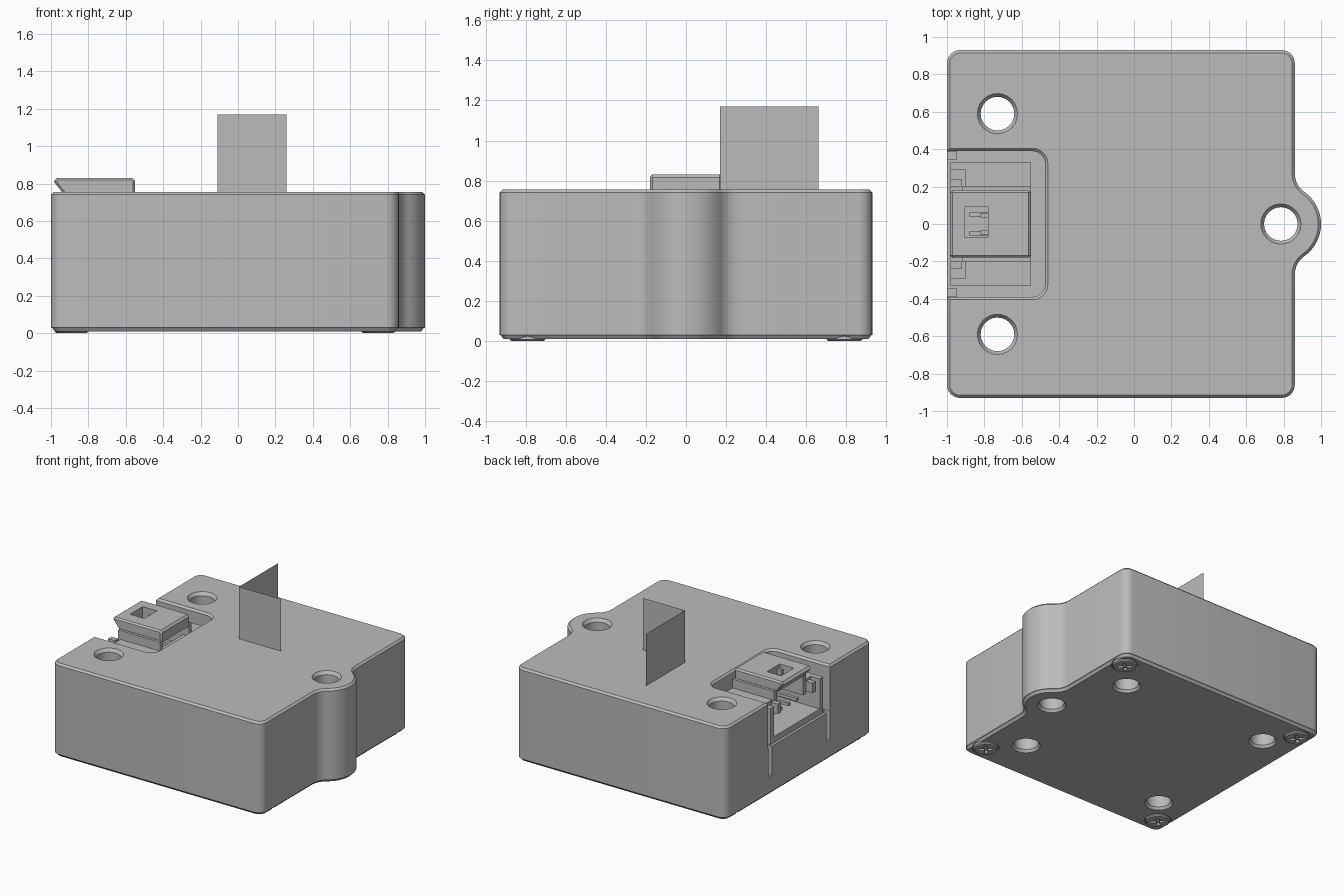
import bpy, bmesh
from math import radians, sin, cos, pi
from mathutils import Matrix

cube = bpy.data.objects.get("Cube")
if cube:
    bpy.data.objects.remove(cube, do_unlink=True)

grey = bpy.data.materials.new("plain grey")
grey.use_nodes = True
grey.diffuse_color = (0.5, 0.5, 0.5, 1)
grey.node_tree.nodes["Principled BSDF"].inputs["Base Color"].default_value = (0.5, 0.5, 0.5, 1)


def arc(cx, cy, r, a0, a1, n=6):
    angles = [radians(a0 + (a1 - a0) * i / n) for i in range(n + 1)]
    return [(cx + r * cos(a), cy + r * sin(a)) for a in angles]


def circle(cx, cy, r, n=24):
    return arc(cx, cy, r, 0, 360, n)[:-1]


def rect(x0, x1, y0, y1):
    return [(x0, y0), (x1, y0), (x1, y1), (x0, y1)]


def inset(pts, d):
    """Move a counter-clockwise outline inward by d with mitred corners."""
    out = []
    for i, (x, y) in enumerate(pts):
        (px, py), (nx, ny) = pts[i - 1], pts[(i + 1) % len(pts)]
        l1 = ((x - px) ** 2 + (y - py) ** 2) ** 0.5
        l2 = ((nx - x) ** 2 + (ny - y) ** 2) ** 0.5
        ax, ay = -(y - py) / l1, (x - px) / l1
        bx, by = -(ny - y) / l2, (nx - x) / l2
        k = d / (1 + ax * bx + ay * by)
        out.append((x + (ax + bx) * k, y + (ay + by) * k))
    return out


def finish(name, bm):
    mesh = bpy.data.meshes.new(name)
    bm.to_mesh(mesh)
    bm.free()
    mesh.materials.append(grey)
    ob = bpy.data.objects.new(name, mesh)
    bpy.context.collection.objects.link(ob)
    return ob


def prism(name, pts, levels, matrix=None):
    """Stack an outline through (height, inset) levels and cap both ends."""
    bm = bmesh.new()
    rings = [[bm.verts.new((x, y, z)) for x, y in inset(pts, d)] for z, d in levels]
    n = len(pts)
    for lo, hi in zip(rings, rings[1:]):
        for i in range(n):
            j = (i + 1) % n
            bm.faces.new((lo[i], lo[j], hi[j], hi[i]))
    bm.faces.new(rings[0][::-1])
    bm.faces.new(rings[-1])
    if matrix:
        bm.transform(matrix)
    bmesh.ops.recalc_face_normals(bm, faces=bm.faces)
    return finish(name, bm)


def box(name, x0, x1, y0, y1, z0, z1):
    return prism(name, rect(x0, x1, y0, y1), [(z0, 0), (z1, 0)])


def activate(ob):
    bpy.ops.object.select_all(action='DESELECT')
    ob.select_set(True)
    bpy.context.view_layer.objects.active = ob


def cut(ob, cutters):
    activate(ob)
    for c in cutters:
        mod = ob.modifiers.new("cut", 'BOOLEAN')
        mod.operation, mod.solver, mod.object = 'DIFFERENCE', 'EXACT', c
        bpy.ops.object.modifier_apply(modifier=mod.name)
        bpy.data.objects.remove(c, do_unlink=True)


def smooth(ob):
    activate(ob)
    bpy.ops.object.shade_smooth_by_angle(angle=radians(30))


# Housing: rounded block with a blended round ear on the +x side
outline = (arc(-0.93, -0.86, 0.07, 180, 270) + arc(0.79, -0.86, 0.07, 270, 360)
           + arc(0.98, -0.27, 0.12, 180, 126, 8) + arc(0.79, 0, 0.21, -54, 54, 16)
           + arc(0.98, 0.27, 0.12, 234, 180, 8)
           + arc(0.79, 0.86, 0.07, 0, 90) + arc(-0.93, 0.86, 0.07, 90, 180))
housing = prism("housing", outline,
                [(0.01, 0.02), (0.027, 0.008), (0.03, 0), (0.74, 0), (0.755, 0.015)])

cutters = []
# Chamfered through holes
for x, y in ((-0.73, 0.59), (-0.73, -0.59), (0.785, 0)):
    cutters.append(prism("hole_cutter", circle(x, y, 0.09),
                         [(-0.02, -0.035), (0.03, 0), (0.73, 0), (0.78, -0.035)]))
# Blind holes in the underside
for y in (0.57, -0.57):
    cutters.append(prism("blind_cutter", circle(0.55, y, 0.09),
                         [(-0.02, -0.035), (0.03, 0), (0.6, 0)]))
# Screw seats
screw_spots = [(x, y) for x in (-0.89, 0.75) for y in (-0.79, 0.79)]
for x, y in screw_spots:
    cutters.append(prism("seat_cutter", circle(x, y, 0.1), [(-0.02, 0), (0.025, 0)]))
# Connector bay, open to -x, with a deeper slot at each side
bay = [(-1.1, -0.39)] + arc(-0.545, -0.32, 0.07, -90, 0) \
    + arc(-0.545, 0.32, 0.07, 0, 90) + [(-1.1, 0.39)]
cutters.append(prism("bay_cutter", bay, [(0.39, 0), (0.74, 0), (0.77, -0.03)]))
for s in (-1, 1):
    y0, y1 = sorted((s * 0.345, s * 0.388))
    cutters.append(box("slot_cutter", -1.1, -0.95, y0, y1, 0.16, 0.45))
cut(housing, cutters)
smooth(housing)

# Countersunk screws with cross recesses
for i, (x, y) in enumerate(screw_spots):
    screw = prism(f"screw_{i + 1}", circle(x, y, 0.09),
                  [(0, 0.01), (0.008, 0), (0.03, 0)])
    cross = []
    for turn in (0, pi / 2):
        m = Matrix.Translation((x, y, 0)) @ Matrix.Rotation(turn + pi / 4, 4, 'Z')
        cross.append(prism("cross_cutter", rect(-0.05, 0.05, -0.011, 0.011),
                           [(-0.01, 0), (0.02, 0)], m))
    cut(screw, cross)
    smooth(screw)

# Connector socket: floor, back wall, side walls and inner rails
box("connector_floor", -0.98, -0.55, -0.33, 0.33, 0.388, 0.44)
box("connector_back", -0.6, -0.55, -0.33, 0.33, 0.44, 0.66)
for s, side in ((1, "left"), (-1, "right")):
    def part(name, x0, x1, a, b, z0, z1):
        lo, hi = sorted((s * a, s * b))
        box(f"{side}_{name}", x0, x1, lo, hi, z0, z1)
    part("connector_wall", -0.98, -0.55, 0.29, 0.33, 0.44, 0.68)
    part("connector_shelf", -0.9, -0.55, 0.2, 0.29, 0.64, 0.68)
    part("connector_lip", -0.98, -0.92, 0.2, 0.24, 0.6, 0.68)
    part("cover_skirt", -0.92, -0.55, 0.165, 0.2, 0.58, 0.75)

# Contact pins
for i in range(4):
    y = -0.15 + 0.1 * i
    box(f"contact_pin_{i + 1}", -0.88, -0.58, y - 0.012, y + 0.012, 0.53, 0.555)

# Cover with an undercut nose and a latch window
side_profile = [(-0.93, 0.74), (-0.55, 0.74), (-0.55, 0.815), (-0.565, 0.83),
                (-0.97, 0.83), (-0.985, 0.81)]
cover = prism("connector_cover", side_profile, [(-0.18, 0.012), (-0.168, 0), (0.168, 0), (0.18, 0.012)],
              Matrix.Rotation(pi / 2, 4, 'X'))
cut(cover, [box("window_cutter", -0.905, -0.78, -0.07, 0.09, 0.6, 0.9)])
box("latch_tab", -0.82, -0.78, -0.06, -0.035, 0.76, 0.8)
box("latch_tab_2", -0.82, -0.78, 0.035, 0.06, 0.76, 0.8)

# Upright L-shaped sheet on top of the housing
bm = bmesh.new()
low, high = [[bm.verts.new((x, y, z)) for x, y in ((0.26, 0.17), (-0.11, 0.17), (-0.11, 0.66))]
             for z in (0.75, 1.17)]
for i in range(2):
    bm.faces.new((low[i + 1], low[i], high[i], high[i + 1]))
finish("corner_sheet", bm)
